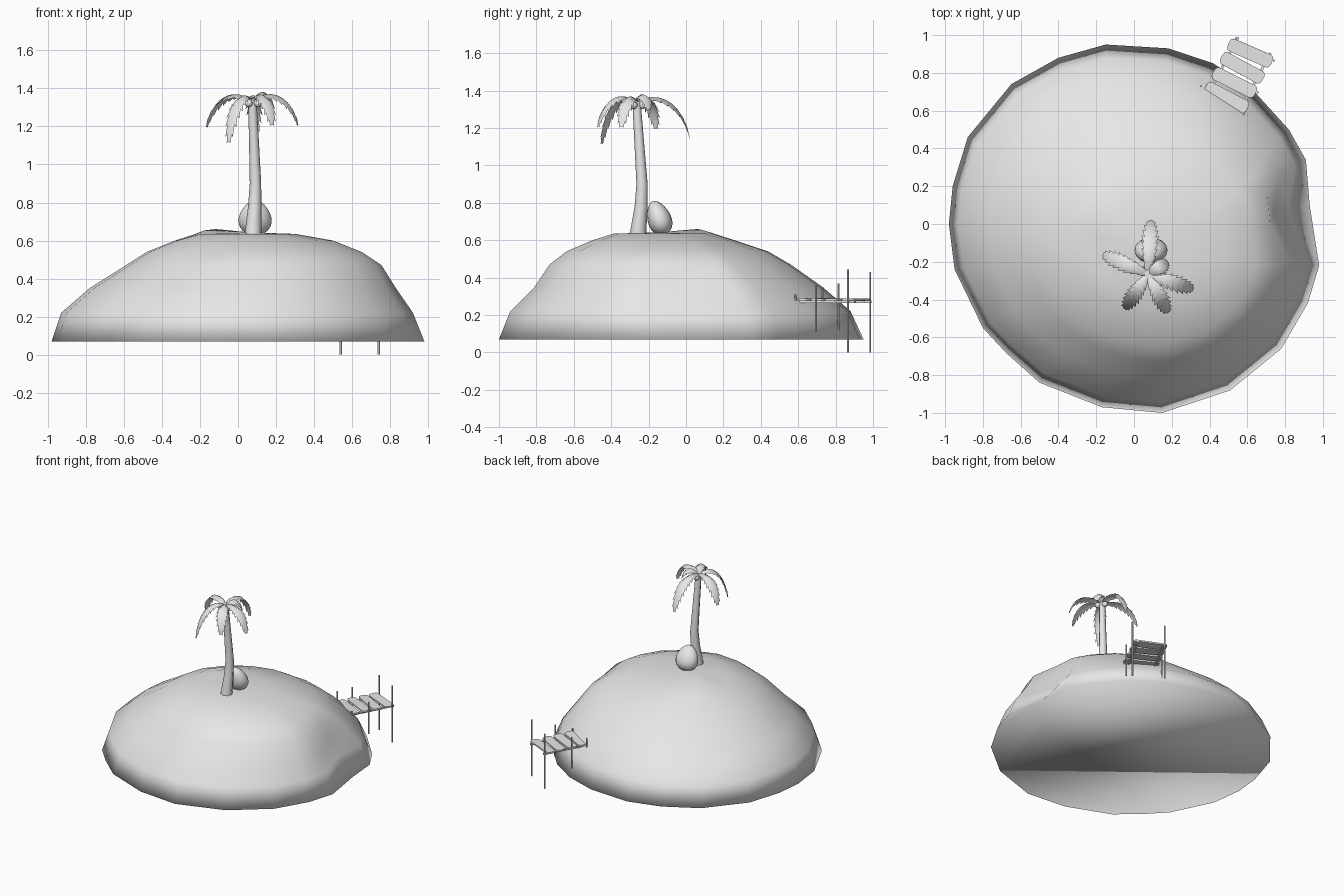
import bpy, bmesh, math, random
from mathutils import Vector, Matrix

random.seed(4)
if "Cube" in bpy.data.objects:
    bpy.data.objects.remove(bpy.data.objects["Cube"])

grey = bpy.data.materials.new("plain grey")
grey.use_nodes = True
grey.diffuse_color = (0.8, 0.8, 0.8, 1)
grey.node_tree.nodes["Principled BSDF"].inputs["Base Color"].default_value = (0.8, 0.8, 0.8, 1)


def finish(name, bm, smooth=True, fix=True):
    if fix:
        bmesh.ops.recalc_face_normals(bm, faces=bm.faces)
    mesh = bpy.data.meshes.new(name)
    for f in bm.faces:
        f.smooth = smooth
    bm.to_mesh(mesh)
    bm.free()
    mesh.materials.append(grey)
    obj = bpy.data.objects.new(name, mesh)
    bpy.context.collection.objects.link(obj)
    return obj


def skin(bm, rings):
    """Bridge successive closed rings of vertices with quads."""
    for a, b in zip(rings, rings[1:]):
        n = len(a)
        for i in range(n):
            bm.faces.new((a[i], a[(i + 1) % n], b[(i + 1) % n], b[i]))


def tube(name, points, radii, sides=8):
    bm = bmesh.new()
    rings = []
    for p, r in zip(points, radii):
        rings.append([bm.verts.new((p[0] + r * math.cos(t), p[1] + r * math.sin(t), p[2]))
                      for t in (math.tau * i / sides for i in range(sides))])
    skin(bm, rings)
    bm.faces.new(rings[0])
    bm.faces.new(rings[-1])
    obj = finish(name, bm)
    obj.data.set_sharp_from_angle(angle=math.radians(50))
    return obj


# Island: irregular shoreline lofted upward through shrinking outlines
shore = [(.98, -.22), (.93, .1), (.91, .34), (.82, .5), (.62, .72), (.42, .85), (.18, .93),
         (-.15, .95), (-.4, .88), (-.65, .74), (-.88, .46), (-.96, .2), (-.98, 0),
         (-.95, -.24), (-.8, -.55), (-.68, -.68), (-.5, -.84), (-.17, -.97), (.15, -1),
         (.51, -.88), (.78, -.66), (.92, -.42)]
# height, then extents: x min, x max, y min, y max
levels = [(.07, -.98, .98, -1, .95), (.22, -.93, .92, -.94, .88), (.35, -.78, .83, -.81, .73),
          (.47, -.59, .755, -.73, .56), (.54, -.48, .65, -.64, .44), (.6, -.33, .5, -.5, .26),
          (.635, -.2, .3, -.39, .12)]
bm = bmesh.new()
rings = []
for z, x0, x1, y0, y1 in levels:
    ring = []
    for px, py in shore:
        x = x0 + (px + .98) / 1.96 * (x1 - x0)
        y = y0 + (py + 1) / 1.95 * (y1 - y0)
        # small cove on the +x side, low hump near the summit
        if .2 < z < .4 and px > .9 and abs(py - .1) < .1:
            x -= .05
        hump = max(0, 1 - math.hypot(x + .15, y - .07) / .22)
        ring.append(bm.verts.new((x, y, z + .03 * hump)))
    rings.append(ring)
skin(bm, rings)
bm.faces.new(rings[0])
summit = bm.verts.new((.06, -.14, .643))
top = rings[-1]
for i in range(len(top)):
    bm.faces.new((top[i], top[(i + 1) % len(top)], summit))
finish("island", bm)

# Palm trunk
tube("palm_trunk",
     [(.078, -.257, .61), (.08, -.255, .65), (.088, -.24, .78), (.092, -.235, .9),
      (.084, -.25, 1.12), (.075, -.265, 1.35)],
     [.045, .043, .035, .03, .026, .022])

# Palm fronds: arched, folded strips with toothed edges
crown = Vector((.075, -.267, 1.34))


def frond(name, tip, steps=9):
    bm = bmesh.new()
    tip = Vector(tip)
    flat = Vector((tip.x - crown.x, tip.y - crown.y, 0))
    side = Vector((-flat.y, flat.x, 0)).normalized()
    drop = crown.z - tip.z

    def spine(t):
        return crown + flat * (1 - (1 - t) ** 1.35) + Vector((0, 0, .2 * t * (1 - t) - drop * t ** 2))

    for s in (-1, 1):
        for i in range(steps):
            t0, t1 = i / steps, (i + 1) / steps
            a, b = spine(t0), spine(t1)
            w0 = .012 + .016 * math.sin(math.pi * t0)
            w1 = .006 + .042 * math.sin(math.pi * min(1, t1 * .9 + .06))
            c = a + side * s * w0 - Vector((0, 0, w0 * .5))
            d = spine(min(1, t1 + .05)) + side * s * w1 - Vector((0, 0, w1 * .6))
            order = (a, b, d, c) if s < 0 else (a, c, d, b)
            bm.faces.new([bm.verts.new(v) for v in order])
    bmesh.ops.remove_doubles(bm, verts=bm.verts, dist=.0005)
    finish(name, bm, fix=False)


tips = [(.09, .02, 1.15), (-.165, -.16, 1.2), (-.05, -.45, 1.12),
        (.18, -.47, 1.21), (.315, -.345, 1.21), (.18, -.2, 1.3)]
for i, tip in enumerate(tips):
    frond(f"palm_frond_{i + 1}", tip)

# Coconuts under the crown
for i, angle in enumerate((-.4, 1.6, 4.1)):
    bm = bmesh.new()
    spot = crown + Vector((.032 * math.cos(angle), .032 * math.sin(angle), -.018))
    bmesh.ops.create_uvsphere(bm, u_segments=10, v_segments=7, radius=.021,
                              matrix=Matrix.Translation(spot))
    finish(f"coconut_{i + 1}", bm)

# Egg-shaped boulder leaning on the trunk
bm = bmesh.new()
bmesh.ops.create_uvsphere(bm, u_segments=16, v_segments=12, radius=1)
for v in bm.verts:
    k = 1 - .2 * v.co.z
    v.co = Vector((v.co.x * k * .086, v.co.y * k * .063, v.co.z * .095))
bm.transform(Matrix.Translation((.09, -.145, .72)) @ Matrix.Rotation(.35, 4, 'X'))
finish("boulder", bm)

# Jetty posts: x, y, bottom, top
posts = [(.54, .985, 0, .43), (.74, .865, 0, .445), (.425, .815, .1, .37),
         (.655, .695, .11, .36), (.355, .73, .2, .35), (.58, .585, .21, .31)]
for i, (x, y, z0, z1) in enumerate(posts):
    tube(f"jetty_post_{i + 1}", [(x, y, z0), (x, y, z1)], [.006, .006], 6)


def box(name, centre, size, yaw, roll=0, rounded=0):
    bm = bmesh.new()
    bmesh.ops.create_cube(bm, size=1)
    bm.transform(Matrix.Diagonal((*size, 1)))
    if rounded:
        upright = [e for e in bm.edges
                   if abs(e.verts[0].co.z - e.verts[1].co.z) > size[2] * .5]
        bmesh.ops.bevel(bm, geom=upright, offset=rounded, segments=3, profile=.5,
                        affect='EDGES')
    bm.transform(Matrix.Translation(centre) @ Matrix.Rotation(yaw, 4, 'Z')
                 @ Matrix.Rotation(roll, 4, 'X'))
    finish(name, bm, smooth=False)


# Jetty planks and the rails carrying them
yaw = math.radians(-26)
start, end = Vector((.49, .67, .285)), Vector((.615, .905, .282))
for i in range(4):
    box(f"jetty_plank_{i + 1}", start.lerp(end, i / 3), (.25, .072, .012),
        yaw + random.uniform(-.05, .05), random.uniform(-.06, .06), .022)
across = Vector((math.cos(yaw), math.sin(yaw), 0))
run = math.atan2(end.y - start.y, end.x - start.x)
for name, s in (("jetty_rail_left", 1), ("jetty_rail_right", -1)):
    box(name, (start + end) / 2 + across * s * .095 - Vector((0, 0, .013)),
        (.36, .014, .014), run)
